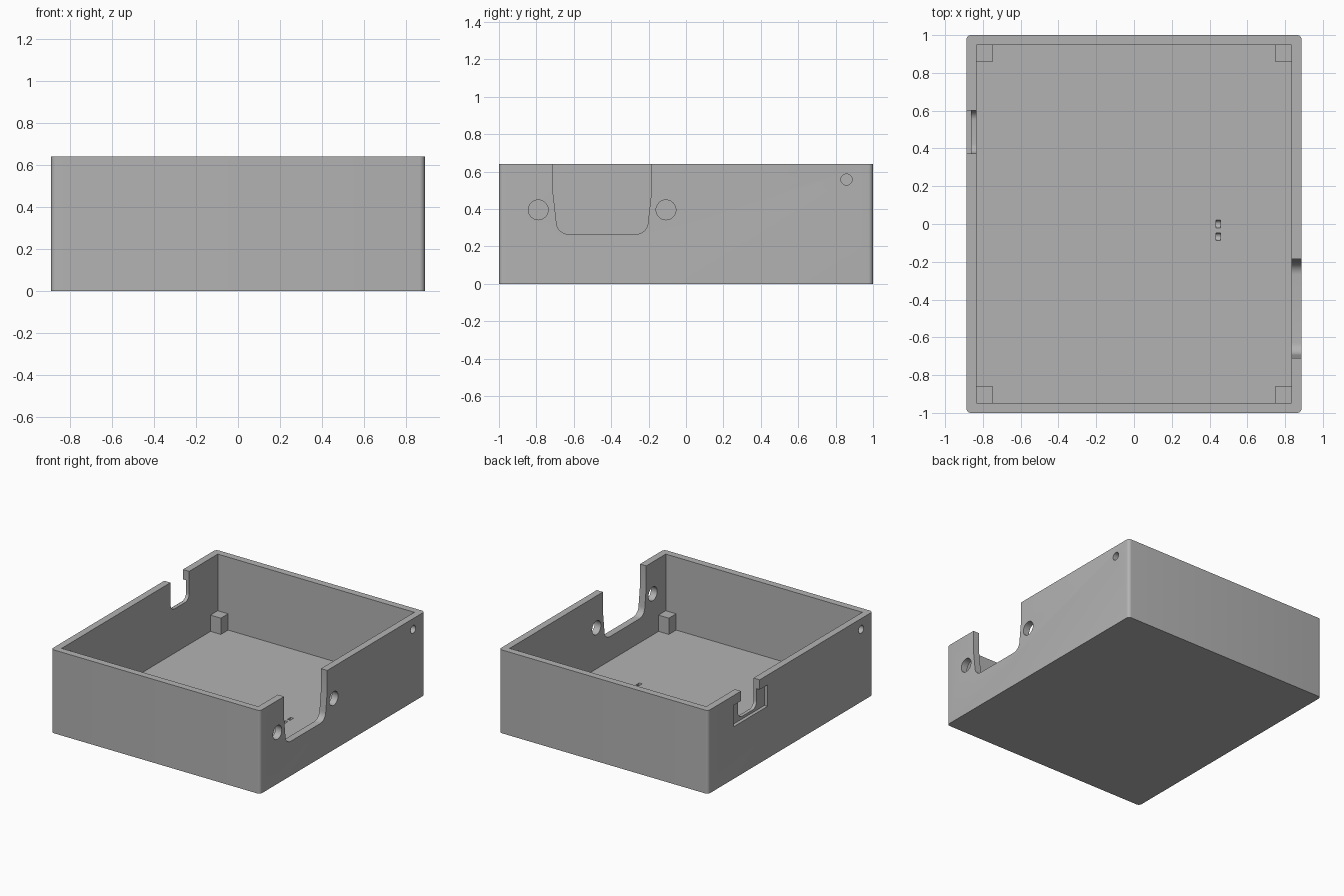
import bpy
import bmesh
import math
from mathutils import Matrix, Vector

if "Cube" in bpy.data.objects:
    bpy.data.objects.remove(bpy.data.objects["Cube"])

# Overall dimensions
HX, HY, HEIGHT = 0.888, 1.0, 0.64
WALL, FLOOR, CORNER = 0.053, 0.08, 0.025
INX, INY = HX - WALL, HY - WALL

grey = bpy.data.materials.new("plain grey")
grey.use_nodes = True
colour = (0.45, 0.45, 0.45, 1)
grey.diffuse_color = colour
grey.node_tree.nodes["Principled BSDF"].inputs["Base Color"].default_value = colour


def finish(name, bm):
    bmesh.ops.recalc_face_normals(bm, faces=bm.faces)
    mesh = bpy.data.meshes.new(name)
    bm.to_mesh(mesh)
    bm.free()
    mesh.materials.append(grey)
    obj = bpy.data.objects.new(name, mesh)
    bpy.context.collection.objects.link(obj)
    return obj


def box(name, low, high, radius=0):
    """Box between two corners, with optional rounded upright edges."""
    low, high = Vector(low), Vector(high)
    bm = bmesh.new()
    bmesh.ops.create_cube(bm, size=1, matrix=Matrix.Translation((low + high) / 2)
                          @ Matrix.Diagonal((*(high - low), 1)))
    if radius:
        upright = [e for e in bm.edges
                   if abs(e.verts[0].co.z - e.verts[1].co.z) > 0.1]
        bmesh.ops.bevel(bm, geom=upright, offset=radius, segments=6,
                        profile=0.5, affect='EDGES')
    return finish(name, bm)


def prism(name, outline, x0, x1):
    """Extrude a (y, z) outline along x."""
    bm = bmesh.new()
    face = bm.faces.new([bm.verts.new((x0, y, z)) for y, z in outline])
    made = bmesh.ops.extrude_face_region(bm, geom=[face])["geom"]
    moved = [v for v in made if isinstance(v, bmesh.types.BMVert)]
    bmesh.ops.translate(bm, verts=moved, vec=(x1 - x0, 0, 0))
    return finish(name, bm)


def circle(y, z, r, n=32):
    return [(y + r * math.cos(i * math.tau / n), z + r * math.sin(i * math.tau / n))
            for i in range(n)]


def u_shape(yc, half_top, half_low, bottom, bend, radius):
    """Open-topped slot: straight sides, slight taper, rounded lower corners."""
    side = [(half_top, HEIGHT + 0.1), (half_top, bend)]
    for i in range(9):
        a = i * math.pi / 16
        side.append((half_low - radius + radius * math.cos(a),
                     bottom + radius - radius * math.sin(a)))
    return [(yc + y, z) for y, z in side] + [(yc - y, z) for y, z in reversed(side)]


def cut(target, cutter):
    mod = target.modifiers.new("cut", 'BOOLEAN')
    mod.operation = 'DIFFERENCE'
    mod.solver = 'EXACT'
    mod.object = cutter
    cutter.hide_render = True
    bpy.context.view_layer.objects.active = target
    bpy.ops.object.modifier_apply(modifier=mod.name)
    bpy.data.objects.remove(cutter)


# Open tray with rounded outer corners
tray = box("tray", (-HX, -HY, 0), (HX, HY, HEIGHT), CORNER)
cut(tray, box("cavity", (-INX, -INY, FLOOR), (INX, INY, HEIGHT + 0.2)))

# Large connector notch and its two screw holes
outer, inner = HX + 0.1, INX - 0.05
cut(tray, prism("large_notch", u_shape(-0.448, 0.262, 0.245, 0.265, 0.48, 0.065),
                inner, outer))
for y in (-0.79, -0.107):
    cut(tray, prism("screw_hole", circle(y, 0.395, 0.053), inner, outer))

# Small lid holes near opposite corners
for s in (1, -1):
    cut(tray, prism("lid_hole", circle(s * 0.858, 0.557, 0.03), s * inner, s * outer))

# Small cable slot with a shallow plug recess on the outside
cut(tray, prism("cable_slot", u_shape(0.487, 0.113, 0.113, 0.42, 0.52, 0.05),
                -outer, -inner))
cut(tray, box("plug_recess", (-outer, 0.28, 0.40), (-0.862, 0.69, 0.565)))

# Two tiny dimples in the floor
for y in (0.0, -0.067):
    cut(tray, prism("dimple", circle(y, FLOOR, 0.02, 16), 0.434, 0.458))

bpy.ops.object.select_all(action='DESELECT')
tray.select_set(True)
bpy.context.view_layer.objects.active = tray
bpy.ops.object.shade_smooth_by_angle(angle=math.radians(30))

# Support posts in the four inner corners
for sx, side in ((1, "left"), (-1, "right")):
    for sy, end in ((1, "back"), (-1, "front")):
        xs = sorted((sx * (INX - 0.088), sx * (INX + 0.01)))
        ys = sorted((sy * (INY - 0.088), sy * (INY + 0.01)))
        box(f"{end}_{side}_post", (xs[0], ys[0], FLOOR - 0.01), (xs[1], ys[1], 0.205))
